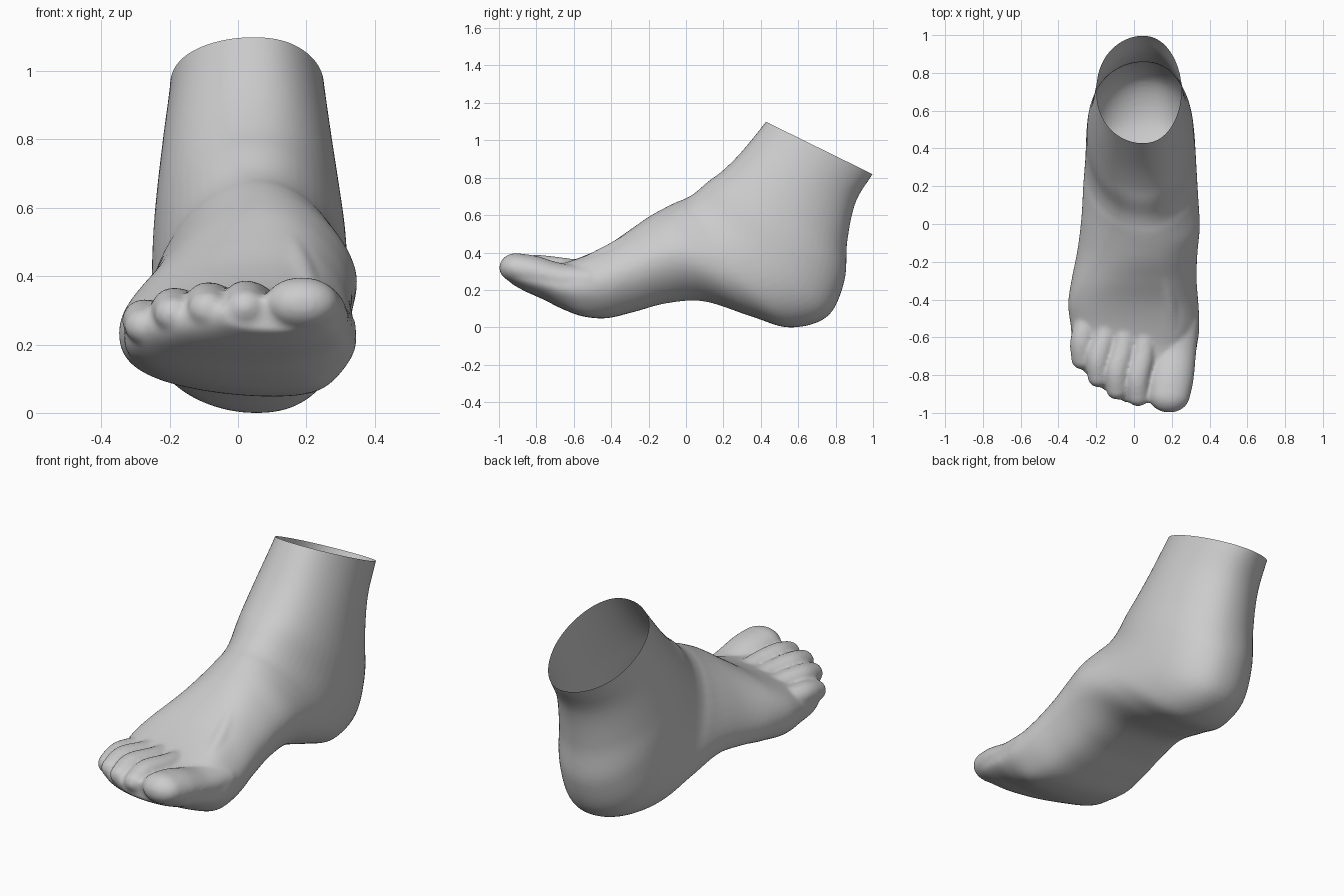
import bpy
import bmesh
import math
from mathutils import Matrix, Vector

cube = bpy.data.objects.get("Cube")
if cube:
    bpy.data.objects.remove(cube, do_unlink=True)

RING = 56          # points around each section
STEPS = 6          # rings between neighbouring sections
VOXEL = 0.01

# Sections from shin to toes:
# upper y, upper z, lower y, lower z, outer x, inner x, sideways lean of the crest
SECTIONS = [
    (.50, 1.19, 1.05, .92, -.20, .24, .02),
    (.43, 1.10, 1.0, .82, -.20, .25, .02),
    (.30, .94, .91, .67, -.22, .272, .02),
    (.20, .84, .865, .46, -.238, .295, .02),
    (.12, .78, .85, .25, -.25, .313, .02),
    (.05, .72, .76, .06, -.255, .322, .02),
    (.00, .69, .56, .00, -.26, .33, .02),
    (-.05, .67, .35, .06, -.27, .338, .03),
    (-.12, .635, .10, .14, -.28, .347, .04),
    (-.20, .59, -.10, .13, -.30, .335, .06),
    (-.30, .52, -.27, .085, -.33, .33, .08),
    (-.42, .44, -.42, .05, -.35, .34, .10),
    (-.55, .38, -.55, .06, -.335, .345, .12),
    (-.66, .345, -.66, .10, -.33, .33, .09),
    (-.76, .34, -.76, .15, -.28, .315, .05),
    (-.86, .34, -.86, .195, -.18, .295, .03),
    (-.94, .34, -.94, .24, -.05, .265, .0),
]


def catmull(a, b, c, d, t):
    """Smooth interpolation between tuples b and c."""
    return [0.5 * (2 * q + (r - p) * t + (2 * p - 5 * q + 4 * r - s) * t * t
                   + (3 * q - p - 3 * r + s) * t ** 3)
            for p, q, r, s in zip(a, b, c, d)]


def power(value, n):
    return math.copysign(abs(value) ** (2 / n), value)


def bump(value, centre, width):
    return math.exp(-((value - centre) / width) ** 2)


def section_points(row):
    """Rounded outline: hollow inner arch, low outer edge, ridged instep."""
    ty, tz, by, bz, x0, x1, lean = row
    arch = 0.13 * bump(by, 0.06, 0.28)
    sag = 0.42 * bump(ty, -0.17, 0.17)
    upper = 2.1 - 0.3 * bump(ty, -0.14, 0.2)
    lower = 2.22 - 0.25 * min(1, max(0, bz))
    points = []
    for i in range(RING):
        angle = 2 * math.pi * i / RING
        n = upper if math.sin(angle) > 0 else lower
        c, s = power(math.cos(angle), n), power(math.sin(angle), n)
        x = (x0 + x1) / 2 + (x1 - x0) / 2 * c + lean * s * s * (1 - c * c)
        if c < 0:
            s += sag * c * (1 - s * s)
        elif s < 0:
            s *= 1 - arch * c
        points.append((x, (ty + by) / 2 + (ty - by) / 2 * s,
                       (tz + bz) / 2 + (tz - bz) / 2 * s))
    return points


def add_loft(bm):
    rows = []
    last = len(SECTIONS) - 1
    for i in range(last):
        near = [SECTIONS[min(max(i + k, 0), last)] for k in (-1, 0, 1, 2)]
        rows += [catmull(*near, j / STEPS) for j in range(STEPS)]
    rows.append(SECTIONS[-1])
    rings = [[bm.verts.new(p) for p in section_points(row)] for row in rows]
    for a, b in zip(rings, rings[1:]):
        for i in range(RING):
            j = (i + 1) % RING
            bm.faces.new((a[i], a[j], b[j], b[i]))
    bm.faces.new(rings[0])
    bm.faces.new(rings[-1][::-1])


def add_chain(bm, path, wide=1.0, flat=1.0):
    """Row of overlapping balls; each path point is x, y, z, radius."""
    last = len(path) - 1
    for i in range(last):
        near = [path[min(max(i + k, 0), last)] for k in (-1, 0, 1, 2)]
        for j in range(11):
            x, y, z, r = catmull(*near, j / 10)
            matrix = (Matrix.Translation((x, y, z))
                      @ Matrix.Diagonal((r * wide, r, r * flat, 1)))
            bmesh.ops.create_uvsphere(bm, u_segments=20, v_segments=12,
                                      radius=1, matrix=matrix)


bm = bmesh.new()
add_loft(bm)

# Big toe
add_chain(bm, [(.225, -.52, .25, .10), (.215, -.68, .265, .095),
               (.195, -.82, .30, .10), (.185, -.905, .32, .092)], wide=1.2, flat=.85)

# Smaller toes: base x, tip x, tip y, tip z, radius
for base, tip, y, z, r in [(.05, .02, -.91, .325, .056),
                           (-.055, -.09, -.875, .32, .056),
                           (-.15, -.19, -.81, .305, .055),
                           (-.245, -.275, -.715, .27, .056)]:
    add_chain(bm, [(base, y + .40, z - .015, r * .8), (base, y + .24, z - .005, r),
                   (tip, y + .10, z + .005, r * 1.05), (tip, y, z - .015, r * .95)],
              wide=1.1)

# Tendon leading to the big toe
add_chain(bm, [(.12, -.18, .535, .045), (.17, -.34, .437, .045), (.20, -.52, .335, .05)])

bmesh.ops.recalc_face_normals(bm, faces=bm.faces)
mesh = bpy.data.meshes.new("foot")
bm.to_mesh(mesh)
bm.free()
foot = bpy.data.objects.new("foot", mesh)
bpy.context.scene.collection.objects.link(foot)

# Fuse everything into one skin and soften it
remesh = foot.modifiers.new("fuse", "REMESH")
remesh.mode = "VOXEL"
remesh.voxel_size = VOXEL
soften = foot.modifiers.new("soften", "SMOOTH")
soften.factor = 0.5
soften.iterations = 10
graph = bpy.context.evaluated_depsgraph_get()
skin = bpy.data.meshes.new_from_object(foot.evaluated_get(graph))
foot.modifiers.clear()
foot.data = skin

# Slice the ankle open along a tilted plane and settle the foot on the ground
bm = bmesh.new()
bm.from_mesh(skin)
bmesh.ops.bisect_plane(bm, geom=bm.verts[:] + bm.edges[:] + bm.faces[:],
                       plane_co=Vector((0, .43, 1.10)), plane_no=Vector((0, .28, .57)),
                       clear_outer=True)
lows = [min(v.co[k] for v in bm.verts) for k in range(3)]
highs = [max(v.co[k] for v in bm.verts) for k in range(3)]
centre = Vector(((lows[0] + highs[0]) / 2, (lows[1] + highs[1]) / 2, lows[2]))
bmesh.ops.translate(bm, verts=bm.verts, vec=-centre)
for f in bm.faces:
    f.smooth = True
bm.to_mesh(skin)
bm.free()

# Plain grey skin
grey = bpy.data.materials.new("plain_grey")
grey.use_nodes = True
colour = (0.6, 0.6, 0.6, 1)
grey.diffuse_color = colour
grey.node_tree.nodes["Principled BSDF"].inputs["Base Color"].default_value = colour
skin.materials.clear()
skin.materials.append(grey)
